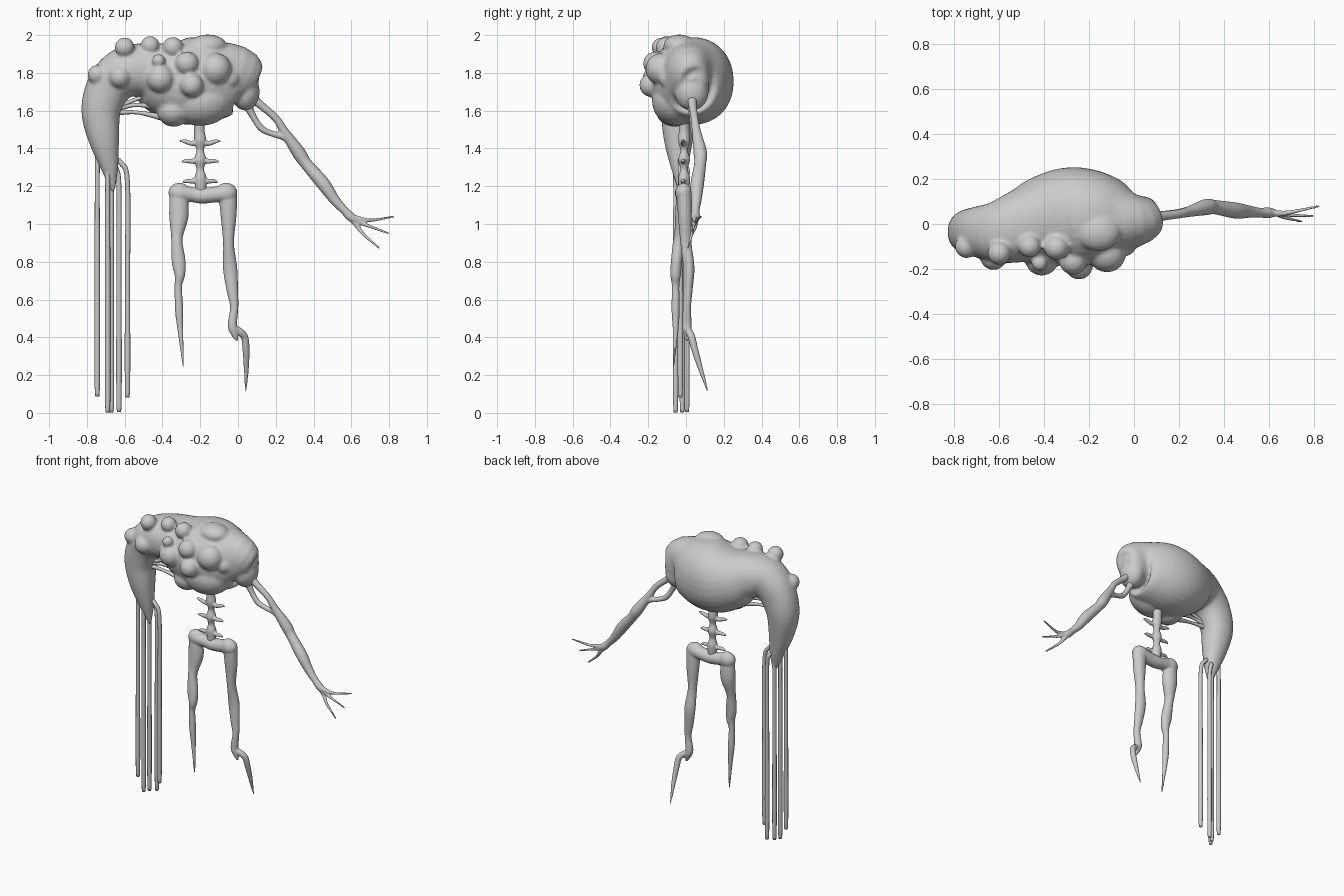
import bpy, bmesh
from mathutils import Vector, Matrix


def spline(pts, steps):
    """Catmull-Rom resampling of rows (x, y, z, radius in xz, radius in y)."""
    rows = [list(p) + [p[3]] * (5 - len(p)) for p in pts]
    rows = [rows[0]] + rows + [rows[-1]]
    out = []
    for a, b, c, d in zip(rows, rows[1:], rows[2:], rows[3:]):
        for i in range(steps):
            t = i / steps
            out.append([0.5 * (2*q + (r-p)*t + (2*p-5*q+4*r-s)*t*t + (3*q-p-3*r+s)*t**3)
                        for p, q, r, s in zip(a, b, c, d)])
    return out + [rows[-1]]


def tube(bm, pts, sides=12, steps=5, power=1.0):
    """Loft of elliptical rings along a path lying roughly in the xz plane."""
    rows = spline(pts, steps)
    pos = [Vector(r[:3]) for r in rows]
    rings = []
    for i, r in enumerate(rows):
        t = (pos[min(i + 1, len(pos) - 1)] - pos[max(i - 1, 0)]).normalized()
        n = Vector((0, 1, 0)).cross(t).normalized()
        b = t.cross(n)
        ring = []
        for k in range(sides):
            d = Matrix.Rotation(6.283185 * k / sides, 2) @ Vector((1, 0))
            c, s = [abs(v) ** power * (1 if v > 0 else -1) for v in d]
            ring.append(bm.verts.new(pos[i] + n * c * max(r[3], .002) + b * s * max(r[4], .002)))
        rings.append(ring)
    for p, q in zip(rings, rings[1:]):
        for k in range(sides):
            m = (k + 1) % sides
            bm.faces.new((p[k], p[m], q[m], q[k]))
    bm.faces.new(rings[0][::-1])
    bm.faces.new(rings[-1])


def ball(bm, c, r):
    r = r if isinstance(r, tuple) else (r, r, r)
    bmesh.ops.create_uvsphere(bm, u_segments=24, v_segments=16, radius=1,
                              matrix=Matrix.Translation(c) @ Matrix.Diagonal((*r, 1)))


def finish(name, bm, voxel=None, smooth=3):
    bmesh.ops.recalc_face_normals(bm, faces=bm.faces[:])
    for f in bm.faces:
        f.smooth = True
    me = bpy.data.meshes.new(name)
    bm.to_mesh(me)
    bm.free()
    ob = bpy.data.objects.new(name, me)
    bpy.context.collection.objects.link(ob)
    if voxel:
        m = ob.modifiers.new("fuse", 'REMESH')
        m.mode, m.voxel_size, m.use_smooth_shade = 'VOXEL', voxel, True
        s = ob.modifiers.new("soften", 'SMOOTH')
        s.factor, s.iterations = 0.5, smooth
    return ob


# Bulky torso flowing into the thick drooping arm
bm = bmesh.new()
tube(bm, [(.10, .05, 1.72, .06, .04), (.065, .045, 1.73, .11, .08), (0, .02, 1.77, .17, .125),
          (-.1, .025, 1.765, .21, .185), (-.2, .03, 1.76, .23, .215), (-.3, .03, 1.755, .225, .22),
          (-.4, .015, 1.775, .195, .2), (-.5, -.01, 1.81, .15, .165), (-.6, -.035, 1.80, .135, .14),
          (-.68, -.035, 1.73, .12, .115), (-.725, -.035, 1.6, .105, .1), (-.71, -.04, 1.45, .082, .078),
          (-.68, -.035, 1.3, .047, .045), (-.66, -.03, 1.17, .008)], 32, 4, .92)
ball(bm, (.04, .03, 1.70), (.075, .09, .1))
ball(bm, (-.2, -.05, 1.65), (.17, .13, .13))
ball(bm, (-.34, -.06, 1.60), (.09, .1, .085))
# Warts over the front and top
for x, y, z, r in [(-.60, -.13, 1.935, .052), (-.465, -.10, 1.945, .05), (-.345, -.105, 1.935, .055),
                   (-.42, -.175, 1.865, .035), (-.27, -.165, 1.85, .062), (-.12, -.13, 1.82, .085),
                   (-.745, -.10, 1.79, .052), (-.625, -.145, 1.78, .06), (-.41, -.155, 1.77, .075),
                   (-.245, -.185, 1.735, .062), (-.045, -.09, 1.77, .055)]:
    ball(bm, (x, y, z), r)
ball(bm, (-.16, -.035, 1.945), (.1, .085, .058))
finish("warty_torso", bm, .01, 3)

# Thin strands bridging the drooping arm and the torso
bm = bmesh.new()
for x0, z0, xm, zm, x1, z1 in [(-.64, 1.62, -.54, 1.66, -.46, 1.69), (-.64, 1.61, -.54, 1.63, -.42, 1.62),
                               (-.64, 1.59, -.53, 1.59, -.38, 1.56)]:
    tube(bm, [(x0, -.05, z0, .016), (xm, -.06, zm, .01), (x1, -.05, z1, .02)], 10)
finish("torso_strands", bm)

# Long tendrils hanging off the drooping arm
bm = bmesh.new()
for xt, zt, x, y, zb in [(-.74, 1.38, -.745, -.04, .09), (-.69, 1.30, -.69, -.055, .01),
                         (-.665, 1.25, -.67, -.02, .01), (-.66, 1.31, -.63, .005, .012),
                         (-.65, 1.34, -.585, -.03, .085)]:
    tube(bm, [(xt, -.03, zt, .014), ((xt + x) / 2, y, zt - .02, .014), (x, y, zt - .12, .013),
              (x, y, .7, .014), (x, y, zb + .06, .014), (x, y, zb, .005)], 10)
finish("hanging_tendrils", bm)

# Skinny arm: two strands merging at the elbow, then three fingers
bm = bmesh.new()
tube(bm, [(.05, .03, 1.69, .03), (.12, .035, 1.63, .022), (.2, .045, 1.56, .02), (.245, .055, 1.49, .024),
          (.32, .075, 1.38, .036), (.36, .075, 1.32, .032), (.45, .06, 1.215, .036), (.51, .055, 1.13, .028),
          (.56, .05, 1.075, .022), (.60, .05, 1.035, .024), (.64, .048, 1.01, .012)], 14)
tube(bm, [(.04, .03, 1.65, .03), (.08, .035, 1.57, .018), (.125, .04, 1.505, .018),
          (.19, .05, 1.475, .016), (.25, .058, 1.46, .022), (.31, .07, 1.4, .02)])
for ym, xm, zm, y, x, z in [(.055, .71, 1.02, .08, .825, 1.04), (.04, .69, .99, .035, .80, .95),
                            (.03, .665, .945, .01, .75, .87)]:
    tube(bm, [(.59, .05, 1.04, .017), ((.6 + xm) / 2, .047, (1.03 + zm) / 2, .013),
              (xm, ym, zm, .009), (x, y, z, .005)], 10)
finish("thin_arm", bm, .005, 2)

# Spine with paired rib spikes
bm = bmesh.new()
tube(bm, [(-.205, -.01, 1.6, .035), (-.205, -.01, 1.5, .028), (-.2, -.01, 1.44, .032), (-.2, -.01, 1.39, .02),
          (-.2, -.01, 1.34, .032), (-.2, -.01, 1.29, .02), (-.198, -.01, 1.24, .032), (-.195, -.01, 1.15, .025)], 14)
for z, w, rise in [(1.435, .11, .005), (1.34, .1, -.012), (1.235, .095, -.015)]:
    for s in (-1, 1):
        tube(bm, [(-.2, -.01, z, .022), (-.2 + s * w * .4, -.015, z - .008, .014),
                  (-.2 + s * w * .75, -.015, z + rise * .5, .011), (-.2 + s * w, -.015, z + rise, .004)], 10)
finish("spine", bm, .005, 1)

# Pelvis bridge and both legs
bm = bmesh.new()
tube(bm, [(-.31, -.015, 1.165, .045), (-.24, -.01, 1.155, .04), (-.19, -.01, 1.15, .042),
          (-.13, -.01, 1.155, .042), (-.06, -.01, 1.165, .045)], 16)
for x in (-.31, -.062):
    ball(bm, (x, -.012, 1.165), (.058, .045, .053))
tube(bm, [(-.315, -.015, 1.19, .045, .035), (-.313, -.015, 1.05, .052, .042), (-.322, -.03, .95, .034, .032),
          (-.323, -.04, .9, .03), (-.314, -.05, .8, .037, .03), (-.308, -.055, .73, .028), (-.316, -.055, .67, .02),
          (-.312, -.055, .55, .022), (-.306, -.055, .45, .016), (-.298, -.06, .35, .01), (-.29, -.065, .245, .004)], 16)
tube(bm, [(-.055, -.01, 1.18, .05, .04), (-.05, -.005, 1.05, .043, .038), (-.05, 0, .9, .029, .03),
          (-.042, .015, .77, .038, .03), (-.03, .01, .65, .031, .025), (-.02, .005, .56, .022),
          (-.03, .005, .47, .025), (-.022, .005, .43, .022), (-.005, .005, .38, .006)], 16)
tube(bm, [(-.03, .005, .45, .018), (.01, .015, .43, .02), (.035, .03, .40, .02), (.042, .045, .34, .019),
          (.044, .075, .24, .014), (.041, .115, .112, .004)])
finish("pelvis_and_legs", bm, .006, 2)
